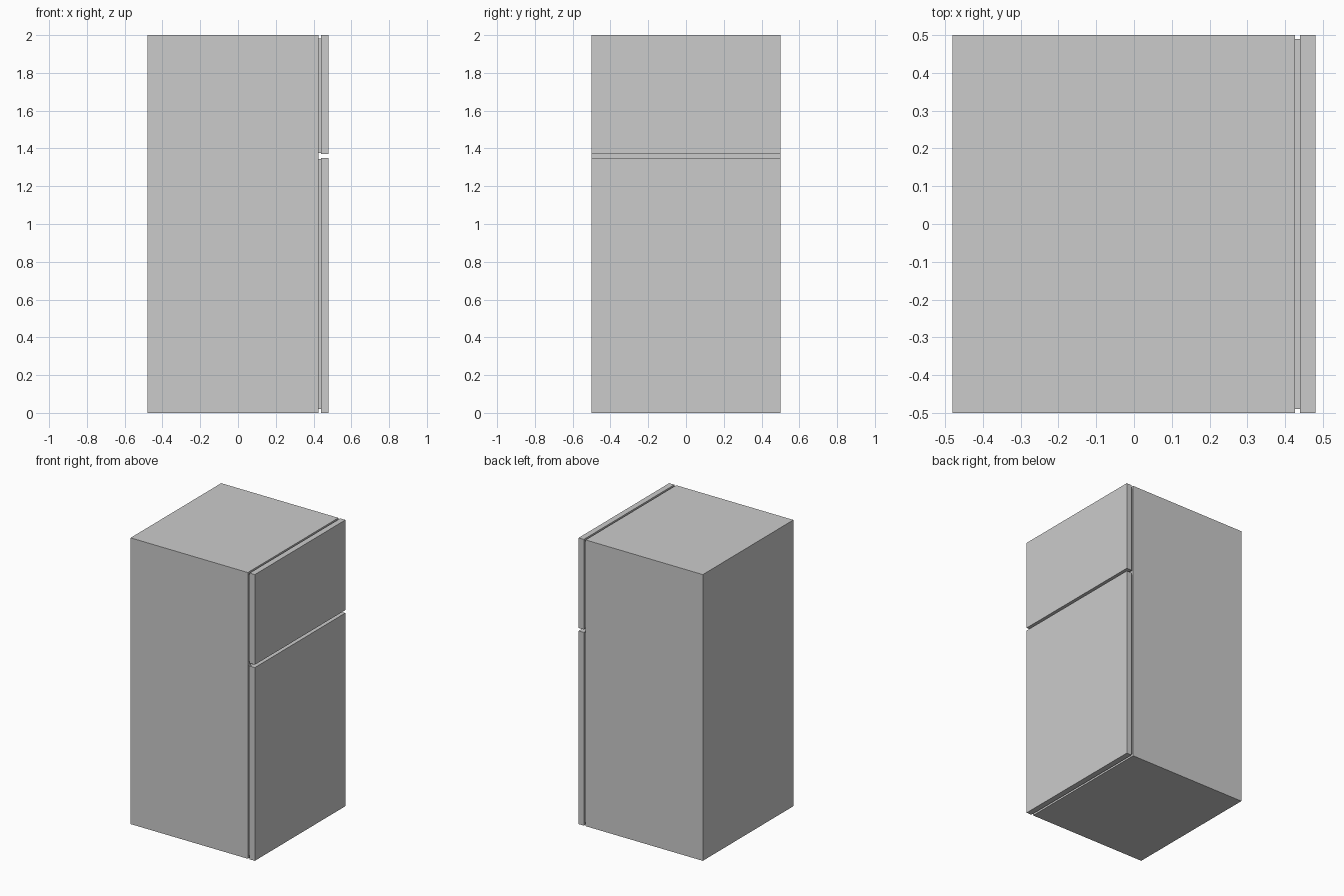
import bpy

if "Cube" in bpy.data.objects:
    bpy.data.objects.remove(bpy.data.objects["Cube"])


def box(name, x, y, z):
    """Add a box spanning the given (min, max) ranges."""
    spans = (x, y, z)
    bpy.ops.mesh.primitive_cube_add(size=1, location=[(a + b) / 2 for a, b in spans])
    ob = bpy.context.object
    ob.name = name
    ob.scale = [b - a for a, b in spans]
    bpy.ops.object.transform_apply(location=False, rotation=False, scale=True)
    return ob


BACK, BODY_FRONT, DOOR_BACK, DOOR_FRONT = -0.48, 0.426, 0.44, 0.48
WIDTH = (-0.5, 0.5)

# Cabinet
box("cabinet", (BACK, BODY_FRONT), WIDTH, (0, 2))

# Doors, each with a slightly inset seal behind it
for name, door_z, seal_z in (
    ("fridge", (0, 1.35), (0.02, 1.345)),
    ("freezer", (1.37, 2), (1.377, 1.983)),
):
    box(name + "_door", (DOOR_BACK, DOOR_FRONT), WIDTH, door_z)
    box(name + "_seal", (BODY_FRONT, DOOR_BACK), (-0.49, 0.49), seal_z)
